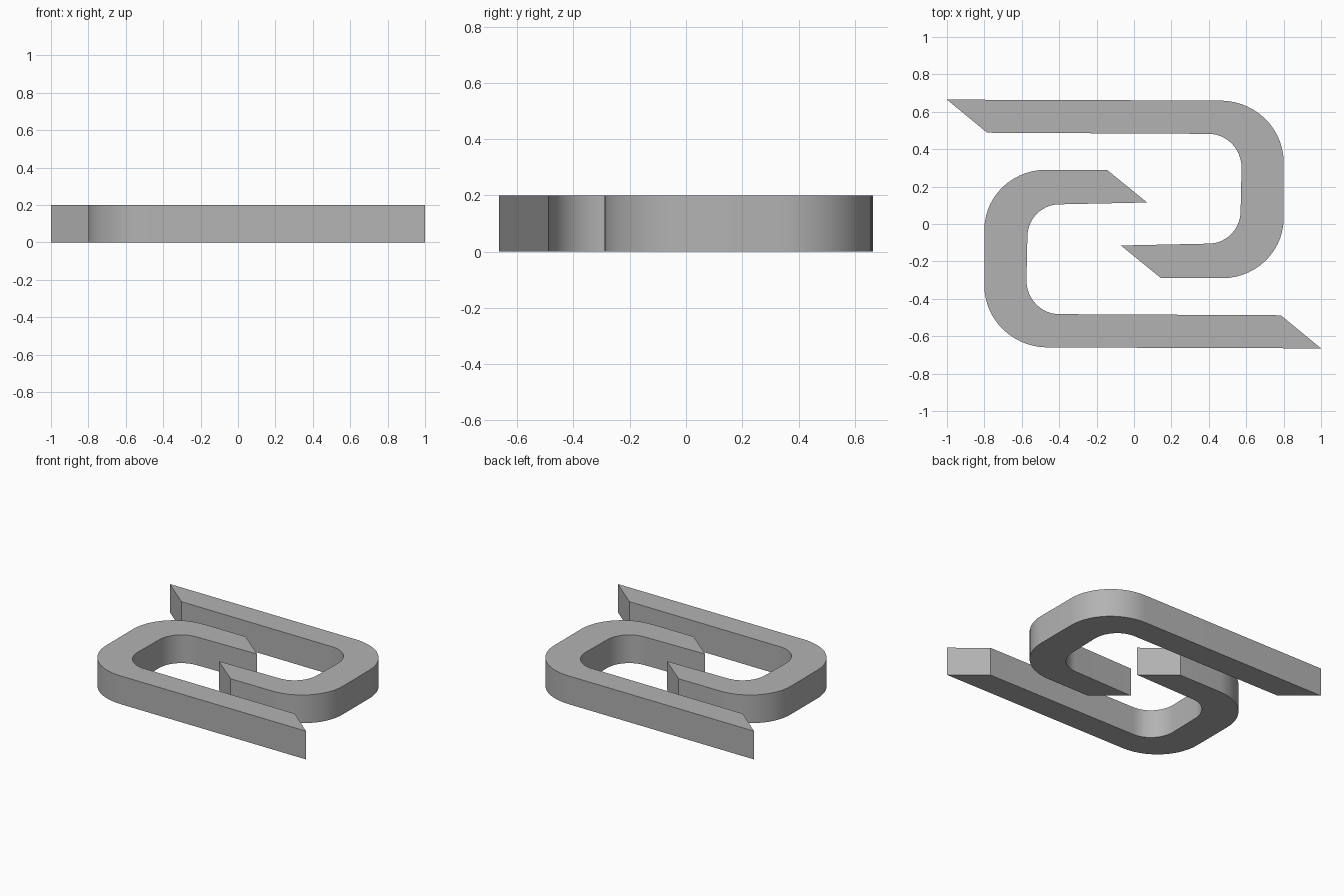
import bpy, bmesh, math

if "Cube" in bpy.data.objects:
    bpy.data.objects.remove(bpy.data.objects["Cube"])

HEIGHT = 0.2

grey = bpy.data.materials.new("plain_grey")
grey.diffuse_color = (0.45, 0.45, 0.45, 1)
grey.use_nodes = True
grey.node_tree.nodes["Principled BSDF"].inputs["Base Color"].default_value = grey.diffuse_color


def arc(cx, cy, rx, ry, start, end, steps=14):
    """Points along a quarter ellipse, angles in degrees."""
    angles = [math.radians(start + (end - start) * i / steps) for i in range(steps + 1)]
    return [(cx + rx * math.cos(a), cy + ry * math.sin(a)) for a in angles]


# Hook outline: long slanted arm, two rounded corners, short slanted arm
outline = [(-1.0, 0.665)]
outline += arc(0.46, 0.33, 0.34, 0.33, 90, 0)
outline += arc(0.47, 0.03, 0.33, 0.32, 0, -90)
outline += [(0.145, -0.29), (-0.07, -0.115)]
outline += arc(0.40, 0.07, 0.17, 0.175, -90, 0)
outline += arc(0.40, 0.30, 0.175, 0.182, 0, 90)
outline += [(-0.785, 0.488)]


def make_hook(name, sign):
    """Extrude the outline; sign -1 turns it half way round."""
    bm = bmesh.new()
    base = bm.faces.new([bm.verts.new((sign * x, sign * y, 0)) for x, y in outline])
    top = bmesh.ops.extrude_face_region(bm, geom=[base], use_keep_orig=True)
    verts = [v for v in top["geom"] if isinstance(v, bmesh.types.BMVert)]
    bmesh.ops.translate(bm, verts=verts, vec=(0, 0, HEIGHT))
    bmesh.ops.recalc_face_normals(bm, faces=bm.faces)
    mesh = bpy.data.meshes.new(name)
    bm.to_mesh(mesh)
    bm.free()
    mesh.materials.append(grey)
    hook = bpy.data.objects.new(name, mesh)
    bpy.context.collection.objects.link(hook)
    bpy.ops.object.select_all(action='DESELECT')
    hook.select_set(True)
    bpy.context.view_layer.objects.active = hook
    bpy.ops.object.shade_smooth_by_angle(angle=math.radians(30))


make_hook("right_hook", 1)
make_hook("left_hook", -1)
